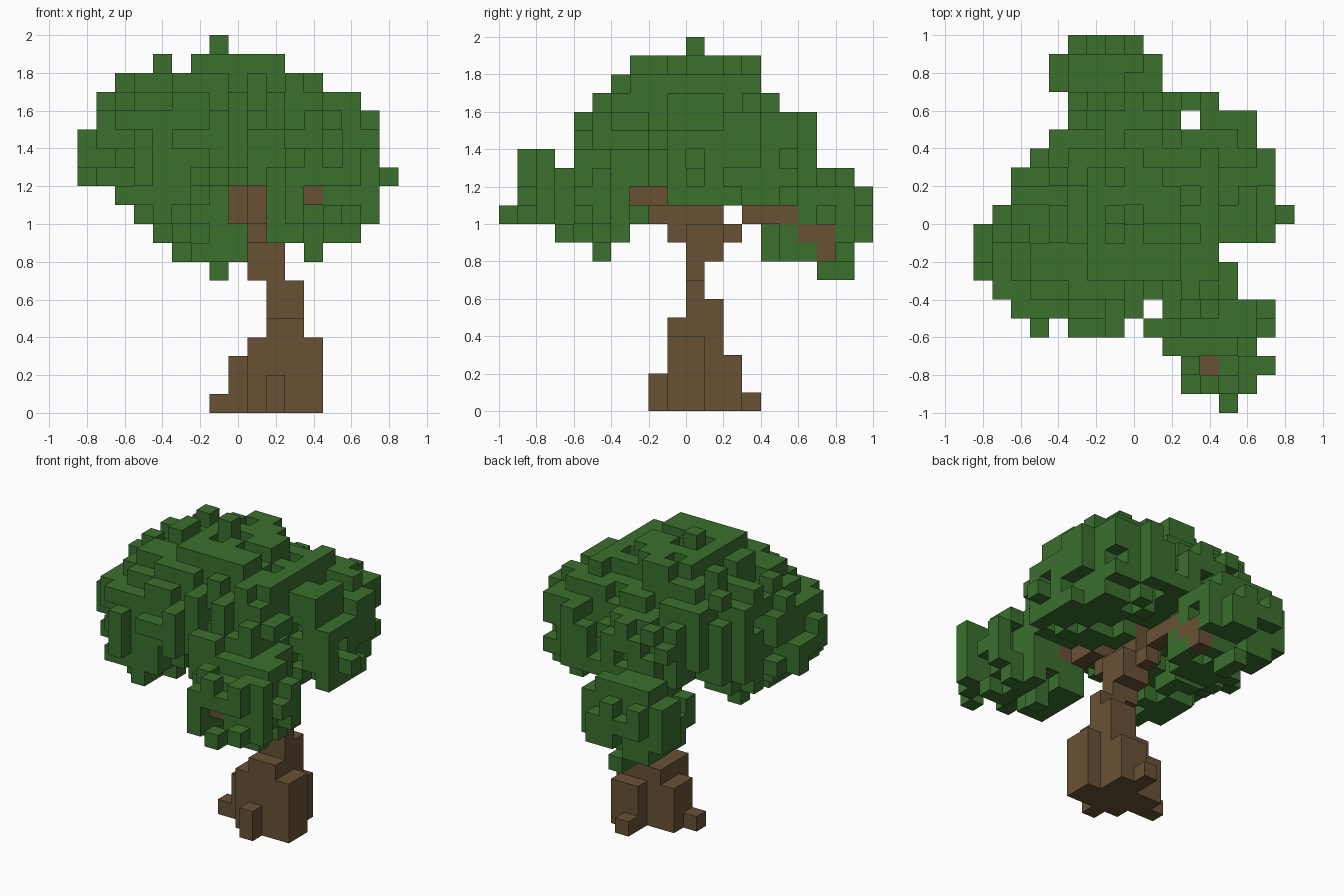
import bpy
import bmesh
import random
from collections import Counter
from itertools import product

random.seed(7)
U = 0.1  # edge length of one cube

if "Cube" in bpy.data.objects:
    bpy.data.objects.remove(bpy.data.objects["Cube"])


def material(name, rgb):
    m = bpy.data.materials.new(name)
    m.use_nodes = True
    m.diffuse_color = (*rgb, 1)
    m.node_tree.nodes["Principled BSDF"].inputs["Base Color"].default_value = (*rgb, 1)
    return m


leaf_green = material("leaf green", (0.043, 0.162, 0.027))
bark_brown = material("bark brown", (0.138, 0.083, 0.036))

SIDES = {
    (1, 0, 0): ((1, 0, 0), (1, 1, 0), (1, 1, 1), (1, 0, 1)),
    (-1, 0, 0): ((0, 0, 0), (0, 0, 1), (0, 1, 1), (0, 1, 0)),
    (0, 1, 0): ((0, 1, 0), (0, 1, 1), (1, 1, 1), (1, 1, 0)),
    (0, -1, 0): ((0, 0, 0), (1, 0, 0), (1, 0, 1), (0, 0, 1)),
    (0, 0, 1): ((0, 0, 1), (1, 0, 1), (1, 1, 1), (0, 1, 1)),
    (0, 0, -1): ((0, 0, 0), (0, 1, 0), (1, 1, 0), (1, 0, 0)),
}


def add(a, b):
    return tuple(p + q for p, q in zip(a, b))


def build(name, cells, solid, mat):
    """Make a mesh from the exposed sides of the cubes."""
    bm = bmesh.new()
    verts = {}
    for c in sorted(cells):
        for side, corners in SIDES.items():
            if add(c, side) in solid:
                continue
            ring = []
            for k in (add(c, corner) for corner in corners):
                if k not in verts:
                    verts[k] = bm.verts.new(((k[0] - 0.5) * U, k[1] * U, k[2] * U))
                ring.append(verts[k])
            bm.faces.new(ring)
    me = bpy.data.meshes.new(name)
    bm.to_mesh(me)
    bm.free()
    me.materials.append(mat)
    ob = bpy.data.objects.new(name, me)
    bpy.context.collection.objects.link(ob)


def box(xs, ys, zs):
    """Cubes of a block; every range includes both ends."""
    return set(product(*(range(a, b + 1) for a, b in (xs, ys, zs))))


# Trunk with spreading roots
trunk = set()
for block in (
    ((2, 3), (0, 0), (0, 6)), ((2, 3), (1, 1), (0, 5)), ((2, 3), (-1, -1), (0, 4)),
    ((1, 4), (0, 0), (0, 3)), ((4, 4), (-1, 0), (0, 3)), ((1, 1), (-1, 1), (0, 3)),
    ((0, 0), (0, 1), (0, 2)), ((-1, -1), (0, 0), (0, 0)), ((2, 2), (-2, -2), (0, 1)),
    ((2, 3), (2, 2), (0, 2)), ((2, 2), (3, 3), (0, 0)),
    ((1, 2), (0, 0), (7, 9)), ((1, 2), (1, 1), (8, 9)), ((1, 1), (-1, 2), (9, 9)),
):
    trunk |= box(*block)

# Branches reaching into the crown and the two low leaf clumps
branches = set()
for block in (
    ((1, 1), (-2, -1), (10, 10)), ((1, 2), (-2, -2), (11, 11)), ((2, 2), (-4, -3), (11, 11)),
    ((3, 3), (-6, -4), (11, 11)), ((4, 4), (-8, -6), (11, 11)),
    ((1, 1), (3, 5), (10, 10)), ((1, 1), (6, 7), (9, 9)), ((1, 1), (7, 7), (8, 8)),
    ((0, 1), (0, 1), (10, 13)),
):
    branches |= box(*block)

# Leaf outline: lowest and highest cube of each row, from the bottom up
FRONT = dict(enumerate([
    (-1, -1), (-3, 4), (-4, 6), (-5, 7), (-6, 7), (-8, 8), (-8, 7),
    (-8, 8), (-7, 7), (-7, 6), (-6, 4), (-4, 2), (-3, -1)], 7))
SIDE = dict(enumerate([
    (7, 8), (-5, 8), (-7, 9), (-10, 9), (-9, 9), (-9, 8), (-9, 6),
    (-6, 6), (-6, 6), (-5, 4), (-4, 3), (-3, 3), (-2, 0)], 7))
TOP = dict(enumerate([
    (5, 5), (3, 6), (3, 7), (2, 6), (-5, 7), (-6, 7), (-7, 5), (-8, 5), (-8, 4), (-8, 7),
    (-7, 8), (-6, 7), (-6, 8), (-5, 7), (-4, 6), (-3, 6), (-3, 4),
    (-4, 1), (-4, 1), (-3, 0)], -10))
# Notches inside those rows
FRONT_GAPS = {(-2, 19), (-3, 18), (1, 8), (2, 8), (3, 8), (1, 9), (1, 10)}
SIDE_GAPS = {(-1, 19), (-7, 13)} | {(y, 9) for y in range(-3, 4)} | {(y, 8) for y in range(-4, 4)}
TOP_GAPS = {(3, 5), (1, -5), (0, -6), (-4, -6), (4, -8)}
# Open spots where the branches show on the side
BARE = {(-2, 10), (-1, 10), (-2, 11), (3, 10), (4, 10), (5, 10), (7, 8), (7, 9)}


def inside_outline(x, y, z):
    return (FRONT[z][0] <= x <= FRONT[z][1] and SIDE[z][0] <= y <= SIDE[z][1]
            and TOP[y][0] <= x <= TOP[y][1] and (x, y) not in TOP_GAPS
            and ((x, z) not in FRONT_GAPS or (y > 0 and z < 12))
            and (y, z) not in SIDE_GAPS
            and not ((y, z) in BARE and x > 0))


# Leaf clumps: centre, radii, lowest layer
PUFFS = {
    "crown_leaves": [
        ((-0.03, 0.05, 1.2), (0.86, 0.7, 0.78), 12),
        ((-0.5, -0.15, 1.32), (0.42, 0.5, 0.36), 10),
        ((0.42, 0.38, 1.4), (0.4, 0.4, 0.3), 11),
        ((0.5, 0.1, 1.2), (0.36, 0.26, 0.25), 11),
    ],
    "front_leaves": [
        ((0.48, -0.68, 1.12), (0.34, 0.37, 0.33), 8),
        ((0.4, -0.5, 1.0), (0.27, 0.24, 0.22), 8),
    ],
    "back_leaves": [((-0.15, 0.71, 1.0), (0.34, 0.36, 0.35), 7)],
}


def in_puff(cell, puff):
    centre, radii, floor = puff
    x, y, z = cell
    p = (x * U, (y + 0.5) * U, (z + 0.5) * U)
    return z >= floor and sum(((a - c) / r) ** 2 for a, c, r in zip(p, centre, radii)) < 1


wood = trunk | branches
clump_of = {}
for cell in product(range(-8, 9), range(-10, 10), range(7, 20)):
    if cell in wood or not inside_outline(*cell):
        continue
    for name, puffs in PUFFS.items():
        if any(in_puff(cell, p) for p in puffs):
            clump_of[cell] = name
            break


# Ragged foliage: pluck outer cubes without thinning the outline
def shadows(c):
    return [(axis, c[:axis] + c[axis + 1:]) for axis in range(3)]


count = Counter(s for c in clump_of for s in shadows(c))
outer = [c for c in sorted(clump_of)
         if any(add(c, s) not in clump_of and add(c, s) not in wood for s in SIDES)]
random.shuffle(outer)
for c in outer:
    if random.random() < 0.27 and all(count[s] > 1 for s in shadows(c)):
        del clump_of[c]
        count.subtract(shadows(c))

solid = wood | set(clump_of)
build("trunk", trunk, solid, bark_brown)
build("branches", branches - trunk, solid, bark_brown)
for name in PUFFS:
    build(name, {c for c, n in clump_of.items() if n == name}, solid, leaf_green)
